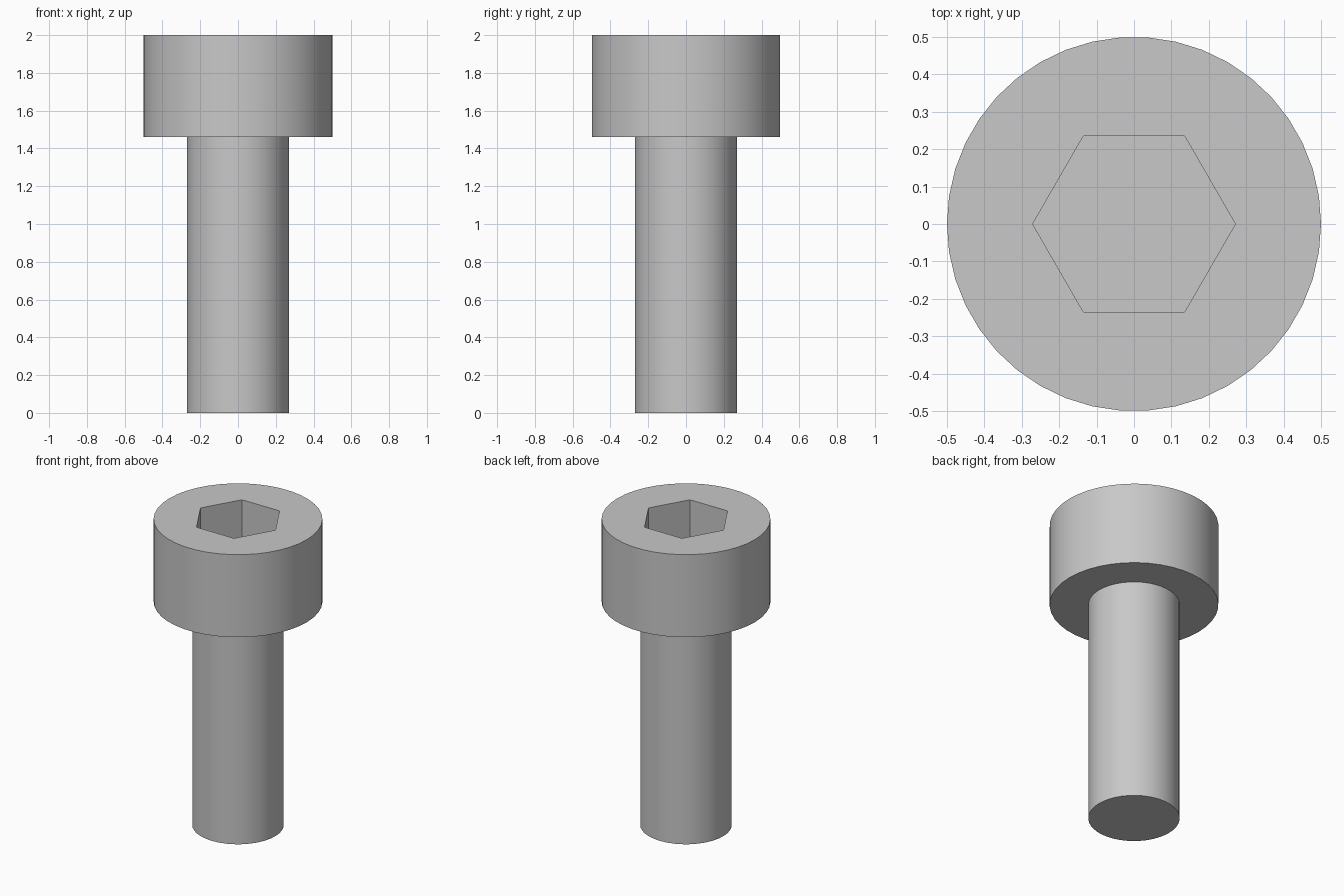
import bpy
import bmesh
from math import cos, sin, tau, radians

if "Cube" in bpy.data.objects:
    bpy.data.objects.remove(bpy.data.objects["Cube"], do_unlink=True)

SIDES = 42
HEAD_RADIUS = 0.5
SHANK_RADIUS = 0.271
HEAD_BASE = 1.46
TOP = 2.0
SOCKET_FLOOR = 1.73

steel = bpy.data.materials.new("steel grey")
steel.use_nodes = True
grey = (0.58, 0.58, 0.58, 1)
steel.diffuse_color = grey
steel.node_tree.nodes["Principled BSDF"].inputs["Base Color"].default_value = grey

bm = bmesh.new()


def ring(radius, z, sides=SIDES):
    return [bm.verts.new((radius * cos(tau * i / sides), radius * sin(tau * i / sides), z))
            for i in range(sides)]


def wall(a, b):
    n = len(a)
    for i in range(n):
        j = (i + 1) % n
        bm.faces.new((a[i], a[j], b[j], b[i]))


# Shank, underside of the head and head wall
shank_end = ring(SHANK_RADIUS, 0)
shank_top = ring(SHANK_RADIUS, HEAD_BASE)
head_base = ring(HEAD_RADIUS, HEAD_BASE)
head_top = ring(HEAD_RADIUS, TOP)
bm.faces.new(shank_end)
for lower, upper in ((shank_end, shank_top), (shank_top, head_base), (head_base, head_top)):
    wall(lower, upper)

# Hexagonal socket
socket_rim = ring(SHANK_RADIUS, TOP, 6)
socket_floor = ring(SHANK_RADIUS, SOCKET_FLOOR, 6)
wall(socket_rim, socket_floor)
bm.faces.new(socket_floor)

# Flat top between the round rim and the socket
rim_edges = [bm.edges.get((loop[i - 1], loop[i]))
             for loop in (head_top, socket_rim) for i in range(len(loop))]
bmesh.ops.triangle_fill(bm, use_beauty=True, edges=rim_edges, normal=(0, 0, 1))
bmesh.ops.recalc_face_normals(bm, faces=bm.faces[:])

mesh = bpy.data.meshes.new("socket_screw")
bm.to_mesh(mesh)
bm.free()
mesh.materials.append(steel)
screw = bpy.data.objects.new("socket_screw", mesh)
bpy.context.collection.objects.link(screw)

# Smooth round walls with sharp rims
bpy.ops.object.select_all(action="DESELECT")
screw.select_set(True)
bpy.context.view_layer.objects.active = screw
bpy.ops.object.shade_smooth_by_angle(angle=radians(30))
